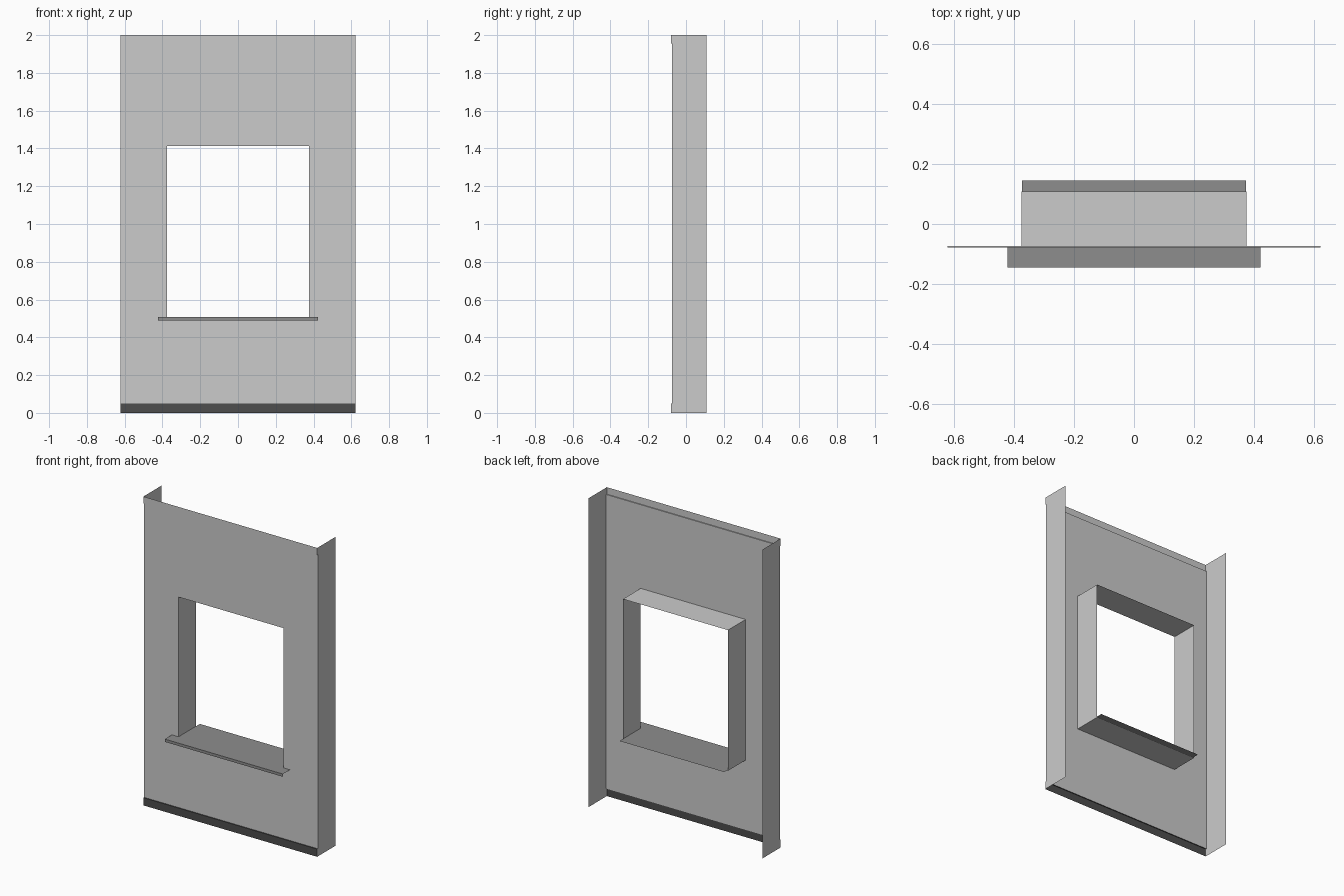
import bpy

if "Cube" in bpy.data.objects:
    bpy.data.objects.remove(bpy.data.objects["Cube"])

W, H = 0.6225, 2.0                 # half width, height
WALL, BAND, BACK = -0.073, -0.079, 0.108
OX, OZ0, OZ1 = 0.376, 0.502, 1.413  # window opening
SX, SZ = 0.423, 0.508               # sill


def material(name, v):
    m = bpy.data.materials.new(name)
    m.diffuse_color = (v, v, v, 1)
    m.use_nodes = True
    m.node_tree.nodes["Principled BSDF"].inputs["Base Color"].default_value = m.diffuse_color
    return m


def sheet(name, verts, faces, mat=None):
    me = bpy.data.meshes.new(name)
    me.from_pydata(verts, [], faces)
    me.update()
    ob = bpy.data.objects.new(name, me)
    bpy.context.collection.objects.link(ob)
    if mat:
        me.materials.append(mat)
    return ob


def strip(name, profile, half, mat=None):
    """Sweep an open (y, z) profile across x."""
    verts = [(x, y, z) for y, z in profile for x in (-half, half)]
    faces = [(2*i, 2*i+1, 2*i+3, 2*i+2) for i in range(len(profile) - 1)]
    return sheet(name, verts, faces, mat)


trim_grey = material("trim_grey", 0.55)
plinth_dark = material("plinth_dark", 0.075)
sill_grey = material("sill_grey", 0.27)

# Wall face with window opening
def ring(x, z0, z1, y):
    return [(-x, y, z0), (x, y, z0), (x, y, z1), (-x, y, z1)]

quads = [(i, (i+1) % 4, 4 + (i+1) % 4, 4 + i) for i in range(4)]
sheet("wall", ring(W, 0.05, 1.955, WALL) + ring(OX, OZ0, OZ1, WALL), quads)

# Window reveal, facing into the opening
sheet("window_reveal", ring(OX, OZ0, OZ1, WALL) + ring(OX, OZ0, OZ1, BACK), quads)

# Top trim and plinth stand slightly proud of the wall
strip("top_trim", [(WALL, 1.955), (BAND, 1.955), (BAND, H)], W, trim_grey)
strip("plinth", [(BAND, 0), (BAND, 0.05), (WALL, 0.05)], W, plinth_dark)

# Side returns, notched to follow the proud bands
outline = [(BAND, 0), (BACK, 0), (BACK, H), (BAND, H), (BAND, 1.955),
           (WALL, 1.955), (WALL, 0.05), (BAND, 0.05)]
for side, label in ((-1, "left"), (1, "right")):
    pts = [(side * W, y, z) for y, z in outline]
    sheet(label + "_side", pts, [tuple(range(8))[::side]])

# Window sill: wide front nose with lip, narrower inner board
strip("sill_nose", [(-0.145, 0.49), (-0.145, SZ), (WALL, SZ)], SX, sill_grey)
strip("sill_board", [(WALL, SZ), (0.145, SZ)], OX - 0.001, sill_grey)
